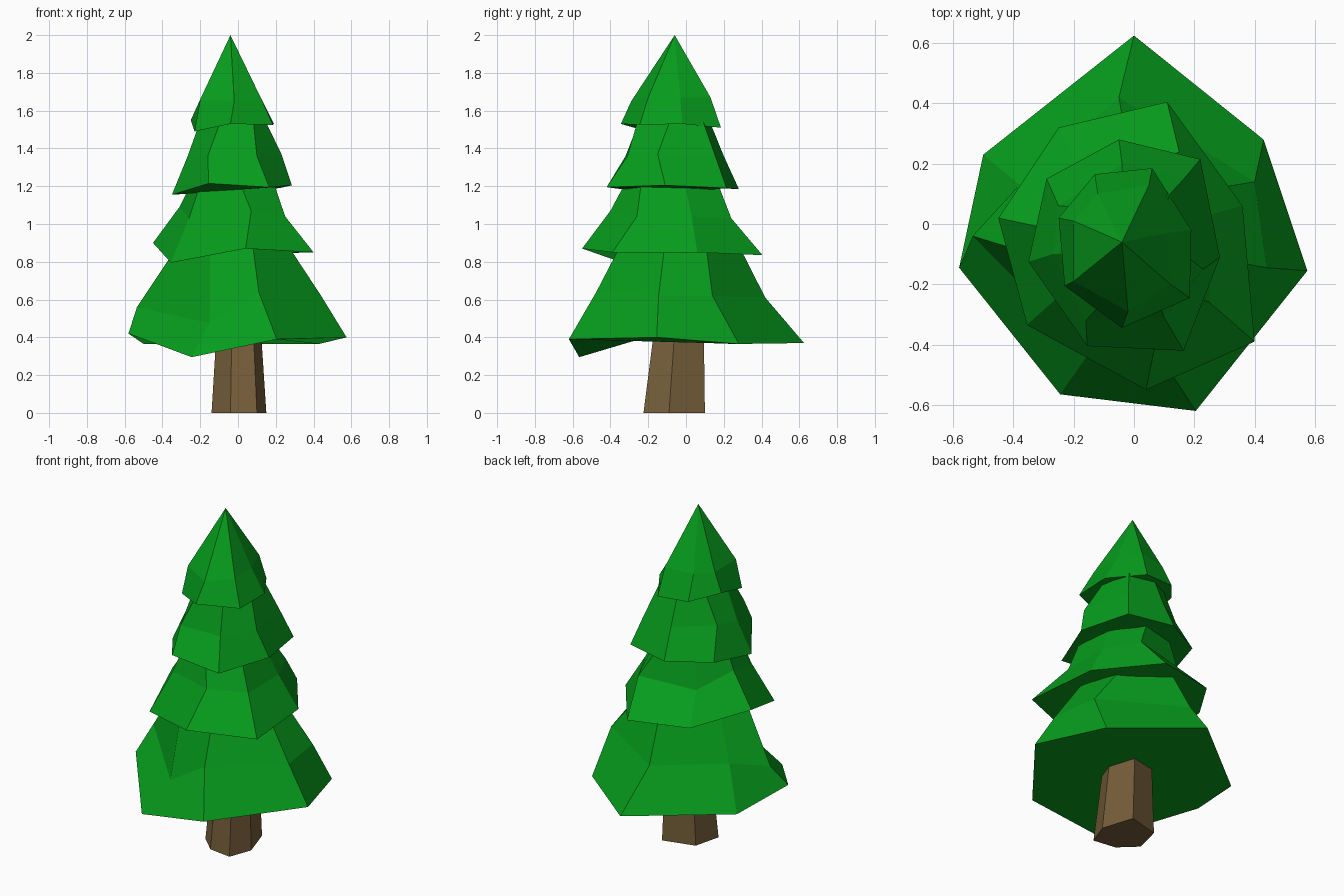
import bpy
import bmesh

cube = bpy.data.objects.get("Cube")
if cube:
    bpy.data.objects.remove(cube, do_unlink=True)


def make_material(name, rgb):
    mat = bpy.data.materials.new(name)
    mat.use_nodes = True
    color = (*rgb, 1.0)
    mat.diffuse_color = color
    shader = mat.node_tree.nodes["Principled BSDF"]
    shader.inputs["Base Color"].default_value = color
    shader.inputs["Roughness"].default_value = 0.9
    return mat


def loft(name, rings, material, apex=None):
    """Skin a stack of rings with flat faces; end in a point or a cap."""
    bm = bmesh.new()
    loops = [[bm.verts.new(p) for p in ring] for ring in rings]
    count = len(loops[0])
    bm.faces.new(loops[0])
    for low, high in zip(loops, loops[1:]):
        for i in range(count):
            j = (i + 1) % count
            bm.faces.new((low[i], low[j], high[j], high[i]))
    if apex:
        tip = bm.verts.new(apex)
        for i in range(count):
            bm.faces.new((loops[-1][i], loops[-1][(i + 1) % count], tip))
    else:
        bm.faces.new(loops[-1])
    bmesh.ops.recalc_face_normals(bm, faces=bm.faces[:])
    mesh = bpy.data.meshes.new(name)
    bm.to_mesh(mesh)
    bm.free()
    mesh.materials.append(material)
    obj = bpy.data.objects.new(name, mesh)
    bpy.context.collection.objects.link(obj)
    return obj


def scaled_ring(ring, center, factor, z):
    """Copy a ring, pulled in towards a centre and levelled at one height."""
    cx, cy = center
    return [(cx + (p[0] - cx) * factor, cy + (p[1] - cy) * factor, z) for p in ring]


def branch_tier(name, rim, bend, center, top_scale, top_z):
    """Skirt from its rim, over the bend, to a collar hidden in the next tier."""
    collar = scaled_ring(rim, center, top_scale, top_z)
    return loft(name, [rim, bend, collar], needles)


needles = make_material("needle green", (0.002, 0.335, 0.012))
bark = make_material("bark brown", (0.18, 0.112, 0.042))

# Trunk: a leaning, tapering six-sided post
foot = [(-.04, -.205, 0), (.1, -.225, 0), (.15, -.09, 0),
        (.09, .1, 0), (-.1, .05, 0), (-.14, -.11, 0)]
loft("trunk", [foot, scaled_ring(foot, (0, .07), .8, .46)], bark)

# Branch tiers: irregular skirts, each tucked under the next
branch_tier(
    "bottom_branches",
    [(0, .625, .37), (.43, .28, .365), (.575, -.155, .4), (.205, -.62, .39),
     (-.245, -.565, .295), (-.58, -.145, .42), (-.5, .23, .365)],
    [(-.05, .42, .61), (.4, .14, .62), (.44, -.145, .62), (.11, -.475, .64),
     (-.15, -.43, .475), (-.535, -.04, .56), (-.38, .13, .6)],
    (-.05, -.07), .5, .89)

branch_tier(
    "lower_branches",
    [(.11, .405, .835), (.36, .06, .85), (.4, -.39, .85), (.04, -.55, .87),
     (-.355, -.335, .795), (-.45, .02, .9), (-.25, .32, .85)],
    [(.15, .24, 1.03), (.25, .03, 1.04), (.25, -.26, 1.04), (.07, -.4, 1.07),
     (-.26, -.25, 1.03), (-.31, -.01, 1.09), (-.18, .16, 1)],
    (-.03, -.08), .5, 1.23)

branch_tier(
    "upper_branches",
    [(-.05, .28, 1.185), (.22, .215, 1.19), (.285, -.11, 1.205), (.165, -.42, 1.195),
     (-.155, -.405, 1.215), (-.35, -.125, 1.155), (-.29, .15, 1.19)],
    [(-.04, .2, 1.36), (.17, .155, 1.36), (.23, -.15, 1.37), (.1, -.31, 1.36),
     (-.16, -.32, 1.36), (-.27, -.1, 1.35), (-.25, .06, 1.37)],
    (-.02, -.06), .55, 1.54)

# Crown: the top skirt closes in a point
loft(
    "top_branches",
    [[(.06, .185, 1.51), (.19, -.02, 1.53), (.185, -.245, 1.525), (-.04, -.345, 1.53),
      (-.23, -.205, 1.49), (-.25, .02, 1.55), (-.13, .165, 1.52)],
     [(.05, .13, 1.67), (.11, -.03, 1.67), (.12, -.2, 1.67), (-.02, -.29, 1.65),
      (-.2, -.19, 1.66), (-.2, .01, 1.66), (-.12, .1, 1.66)]],
    needles, apex=(-.04, -.06, 2))
